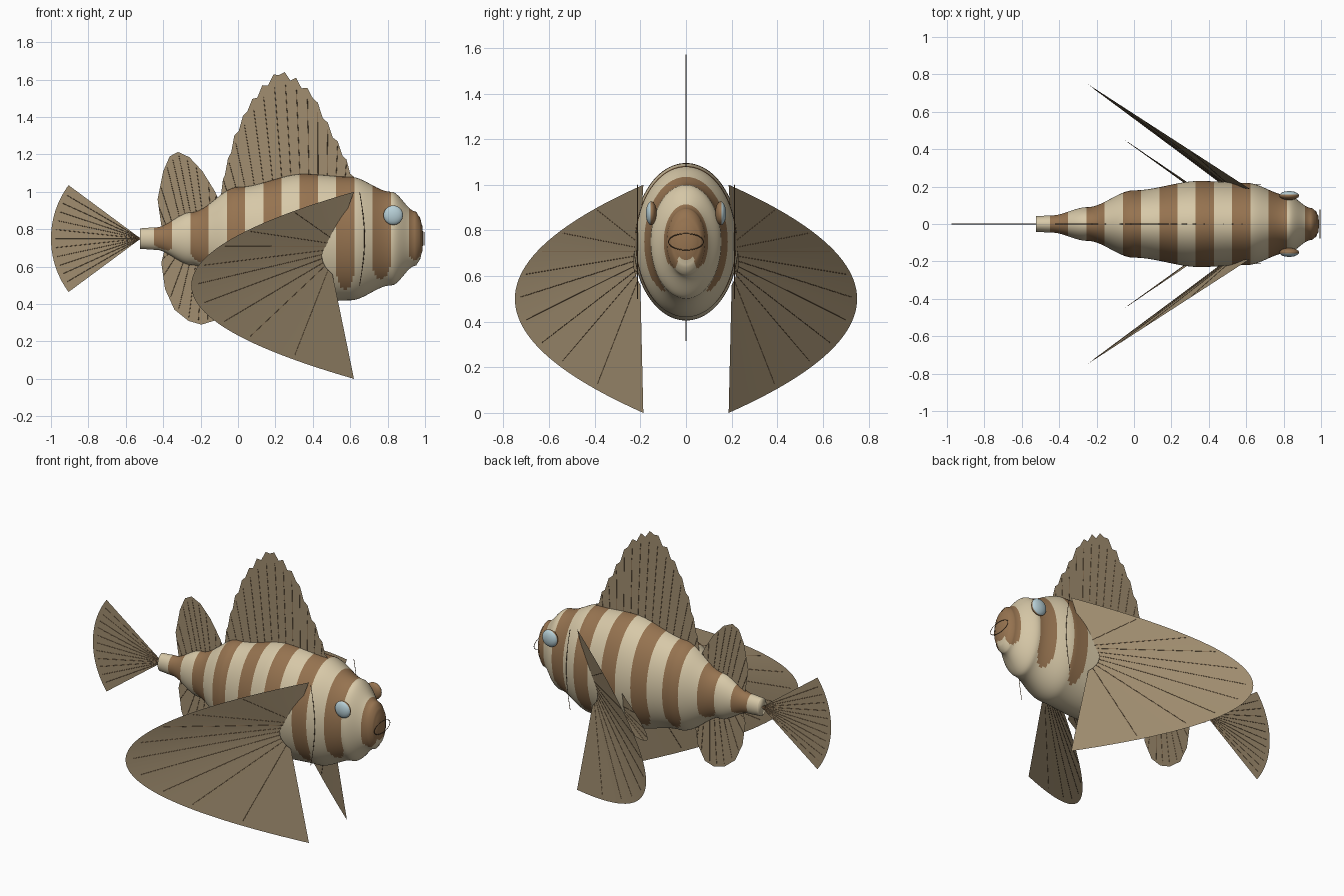
import bpy, bmesh, math

if "Cube" in bpy.data.objects:
    bpy.data.objects.remove(bpy.data.objects["Cube"])

def material(name, rgb):
    m = bpy.data.materials.new(name)
    m.diffuse_color = (*rgb, 1)
    m.use_nodes = True
    m.node_tree.nodes["Principled BSDF"].inputs["Base Color"].default_value = m.diffuse_color
    return m

CREAM = material("cream", (0.68, 0.58, 0.39))
BROWN = material("stripe brown", (0.305, 0.172, 0.08))
FIN = material("fin tan", (0.355, 0.27, 0.162))
BLUE = material("eye blue", (0.47, 0.62, 0.67))
RAY = material("ray brown", (0.2, 0.12, 0.06))
ZC = 0.75          # height of the body axis

def finish(name, bm, mats, smooth=True):
    bmesh.ops.recalc_face_normals(bm, faces=bm.faces)
    me = bpy.data.meshes.new(name)
    bm.to_mesh(me)
    bm.free()
    for m in mats:
        me.materials.append(m)
    for p in me.polygons:
        p.use_smooth = smooth
    ob = bpy.data.objects.new(name, me)
    bpy.context.collection.objects.link(ob)
    return ob

def lines(name, paths, r=0.0015, cyclic=False):
    # thin tubes along straight or curved paths
    cu = bpy.data.curves.new(name, 'CURVE')
    cu.dimensions = '3D'
    cu.bevel_depth = r
    cu.bevel_resolution = 0
    cu.use_fill_caps = True
    for path in paths:
        s = cu.splines.new('POLY')
        s.points.add(len(path) - 1)
        for p, co in zip(s.points, path):
            p.co = (*co, 1)
        s.use_cyclic_u = cyclic
    cu.materials.append(RAY)
    bpy.context.collection.objects.link(bpy.data.objects.new(name, cu))

def fin(name, inner, outer, rays, reach=1.0):
    # ruled membrane between two rows, with thin rays along it
    bm = bmesh.new()
    a = [bm.verts.new(p) for p in inner]
    b = [bm.verts.new(p) for p in outer]
    for i in range(len(a) - 1):
        bm.faces.new((a[i], a[i + 1], b[i + 1], b[i]))
    finish(name, bm, [FIN])
    n = len(inner) - 1
    picks = [round(n * (k + 1) / (rays + 1)) for k in range(rays)]
    lines(name + "_rays", [[inner[i], sample([inner[i], outer[i]], reach)] for i in picks])

def sample(pts, u):
    f = u * (len(pts) - 1)
    i = min(int(f), len(pts) - 2)
    t = f - i
    return tuple(p + (q - p) * t for p, q in zip(pts[i], pts[i + 1]))

# Body: x, half width, half height, eased between stations
KEYS = [(-0.525, .042, .055), (-0.44, .046, .06), (-0.25, .09, .14), (0, .18, .275),
        (.35, .23, .345), (.6, .22, .33), (.82, .155, .25), (.95, .085, .145),
        (.972, .07, .115), (.985, .045, .07), (.99, .012, .02)]

def radii(x):
    for (x0, a0, b0), (x1, a1, b1) in zip(KEYS, KEYS[1:]):
        if x <= x1:
            t = max(0, (x - x0) / (x1 - x0))
            t = t * t * (3 - 2 * t)
            return a0 + (a1 - a0) * t, b0 + (b1 - b0) * t
    return KEYS[-1][1:]

PERIOD, START, SEG = 0.195, -0.45, 96
xs = [START + PERIOD * k / 20 for k in range(-7, 147)]
xs = [-0.525] + [x for x in xs if -0.52 < x < 0.965] + [.972, .977, .981, .985, .988, .99]
bm = bmesh.new()
rings = []
for x in xs:
    ry, rz = radii(x)
    rings.append([bm.verts.new((x, ry * math.cos(2 * math.pi * k / SEG),
                                ZC + rz * math.sin(2 * math.pi * k / SEG))) for k in range(SEG)])
for i in range(len(xs) - 1):
    xm = (xs[i] + xs[i + 1]) / 2
    phase = ((xm - START) / PERIOD) % 1
    for k in range(SEG):
        j = (k + 1) % SEG
        f = bm.faces.new((rings[i][k], rings[i][j], rings[i + 1][j], rings[i + 1][k]))
        # brown bands fade out in a round end above the cream belly
        belly = -0.82 + 0.3 * abs(4 * phase - 1) ** 3
        s = math.sin(2 * math.pi * (k + .5) / SEG)
        f.material_index = int((phase < 0.5 and s > belly) or xm > 0.979)
bm.faces.new(rings[0])
bm.faces.new(rings[-1]).material_index = 1
finish("body", bm, [CREAM, BROWN])

# Dorsal fin with a toothed edge
EDGE = [(-.1, .97), (-.07, 1.12), (-.02, 1.3), (.05, 1.46), (.13, 1.57), (.22, 1.655),
        (.31, 1.61), (.4, 1.53), (.48, 1.37), (.56, 1.22), (.62, 1.08)]
N = 30
inner, outer = [], []
for i in range(N + 1):
    u = i / N
    x = -0.1 + 0.72 * u
    inner.append((x, 0, ZC + radii(x)[1] - 0.03))
    ex, ez = sample(EDGE, u)
    outer.append((ex, 0, ez - (0.03 if i % 2 else 0)))
fin("dorsal_fin", inner, outer, 14, 0.88)

# Rear upper and lower fins
UPPER = [(-.41, .82), (-.43, .96), (-.40, 1.11), (-.365, 1.19), (-.32, 1.213),
         (-.26, 1.185), (-.19, 1.11), (-.125, 1.005), (-.09, .93)]
LOWER = [(-.39, .7), (-.41, .62), (-.39, .48), (-.34, .37), (-.265, .31),
         (-.195, .29), (-.13, .31), (-.08, .4), (-.06, .53)]
for name, edge, sign in (("rear_upper_fin", UPPER, 1), ("rear_lower_fin", LOWER, -1)):
    inner, outer = [], []
    for i in range(33):
        u = i / 32
        x = edge[0][0] + (edge[-1][0] - edge[0][0]) * u
        inner.append((x, 0, ZC + sign * (radii(x)[1] - 0.02)))
        ex, ez = sample(edge, u)
        outer.append((ex, 0, ez))
    fin(name, inner, outer, 9, 0.94)

# Tail fan
angles = [math.radians(-36.5 + 73 * i / 36) for i in range(37)]
fan = lambda r: [(-0.52 - r * math.cos(a), 0, ZC + r * math.sin(a)) for a in angles]
fin("tail_fin", fan(0.0), fan(0.48), 11, 0.95)

# Paired side fins: arcs given by (end x, y, z), reach back and out, half height
def arc(x, y, zc, back, out, h, side, lean=0):
    pts = []
    for i in range(49):
        t = 1 - 2 * i / 48
        s = 1 - t * t
        pts.append((x - back * s + lean * t, side * (y + out * s), zc + h * t))
    return pts

for side, tag in ((-1, "front"), (1, "back")):
    fin(tag + "_pectoral_fin",
        arc(.52, .2, .665, .07, .03, .105, side, .015),
        arc(.62, .187, .5, .87, .563, .5, side), 9, 0.95)
    fin(tag + "_pelvic_fin",
        arc(.3, .2, .59, .03, .02, .04, side),
        arc(.32, .2, .6, .37, .25, .11, side), 5, 0.95)

    # Eye: brown socket with a blue outer face
    bm = bmesh.new()
    bmesh.ops.create_uvsphere(bm, u_segments=32, v_segments=16, radius=1)
    for f in bm.faces:
        f.material_index = int(f.calc_center_median().z > 0.1)
    for v in bm.verts:
        a, b, c = v.co
        v.co = (.83 + .052 * a, side * (.152 + .024 * c), .875 + .052 * b)
    finish(tag + "_eye", bm, [BROWN, BLUE])

    # Gill line
    lines(tag + "_gill", [[(.65 + .027 * math.cos(t * math.pi / 2), side * .212, ZC + .25 * t)
                           for t in [k / 8 - 1 for k in range(17)]]], .002)

# Mouth ring
lines("mouth", [[(.994, .077 * math.cos(k * math.pi / 16), .75 + .036 * math.sin(k * math.pi / 16))
                 for k in range(32)]], .002, True)
